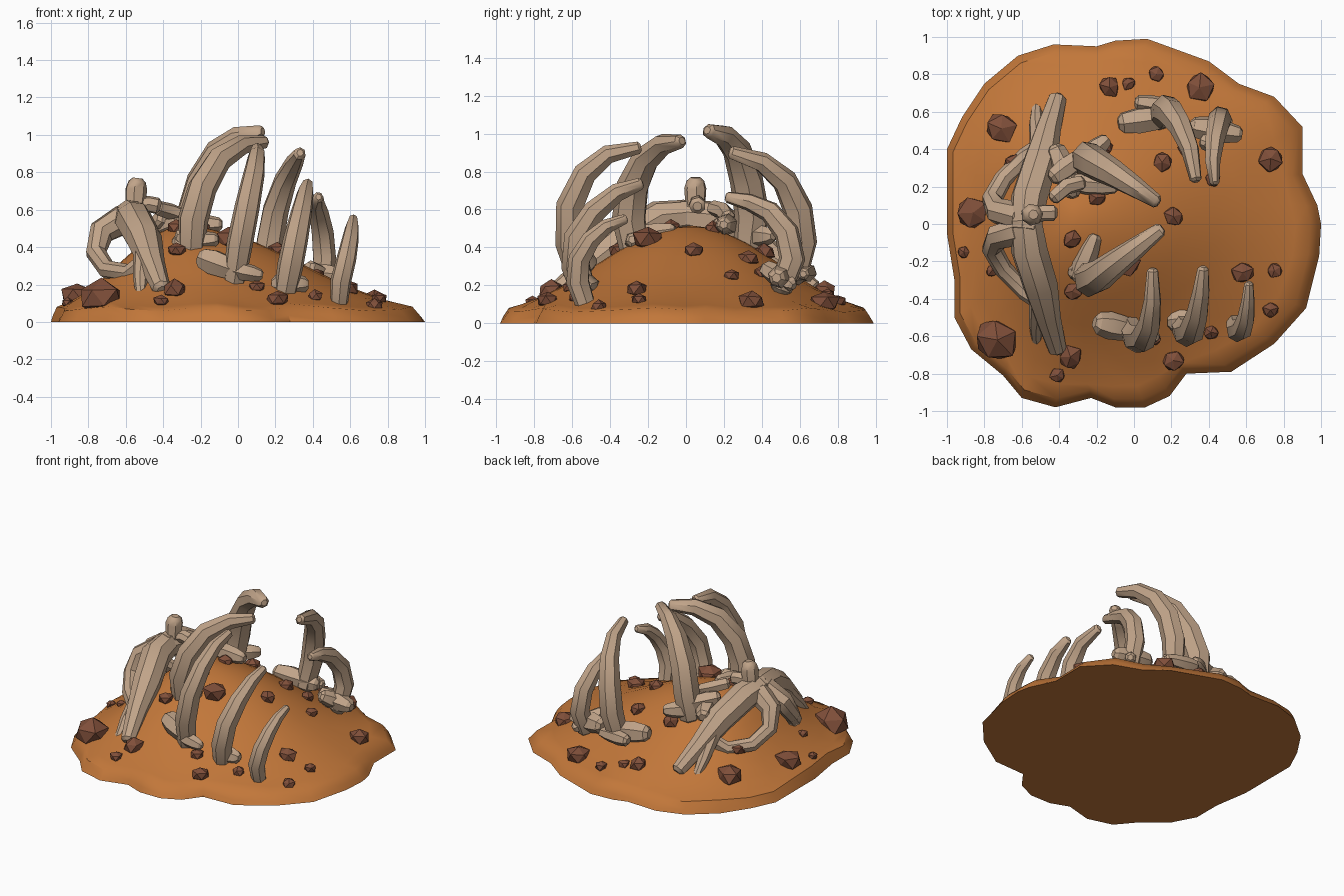
import bpy, bmesh, math, random
from mathutils import Vector
from mathutils.bvhtree import BVHTree

if "Cube" in bpy.data.objects:
    bpy.data.objects.remove(bpy.data.objects["Cube"])

random.seed(4)


def material(name, rgb):
    m = bpy.data.materials.new(name)
    m.diffuse_color = (*rgb, 1)
    m.use_nodes = True
    m.node_tree.nodes["Principled BSDF"].inputs["Base Color"].default_value = m.diffuse_color
    return m


SOIL = material("orange_soil", (0.54, 0.185, 0.042))
BONE = material("pale_bone", (0.53, 0.37, 0.25))
ROCK = material("brown_rock", (0.215, 0.078, 0.042))


def finish(bm, name, mat, angle):
    """Write the mesh, smooth below the given angle and sharp above it."""
    bmesh.ops.recalc_face_normals(bm, faces=bm.faces[:])
    for f in bm.faces:
        f.smooth = angle > 0
    for e in bm.edges:
        if len(e.link_faces) == 2:
            e.smooth = e.calc_face_angle(0) < math.radians(angle)
    me = bpy.data.meshes.new(name)
    bm.to_mesh(me)
    bm.free()
    me.materials.append(mat)
    ob = bpy.data.objects.new(name, me)
    bpy.context.collection.objects.link(ob)
    return ob


def skin(bm, rings):
    n = len(rings[0])
    for a, b in zip(rings, rings[1:]):
        for i in range(n):
            j = (i + 1) % n
            bm.faces.new((a[i], a[j], b[j], b[i]))


def tube(bm, pts, radii, sides=8, flat=1.0):
    """Tapered bone shaft along a path, capped with a small bevelled end."""
    pts = [Vector(p) for p in pts]
    # shrunken extra ring at both ends gives blunt rounded tips
    d0, d1 = (pts[0] - pts[1]).normalized(), (pts[-1] - pts[-2]).normalized()
    pts = [pts[0] + d0 * radii[0] * 0.4] + pts + [pts[-1] + d1 * radii[-1] * 0.4]
    radii = [radii[0] * 0.55] + list(radii) + [radii[-1] * 0.55]
    side, rings = Vector((0.9, 0.1, 0.2)), []
    for k, p in enumerate(pts):
        t = (pts[min(k + 1, len(pts) - 1)] - pts[max(k - 1, 0)]).normalized()
        if abs(side.normalized().dot(t)) > 0.95:
            side = Vector((0.1, 0.2, 1)) if abs(t.z) < 0.8 else Vector((0, 1, 0))
        side = (side - t * side.dot(t)).normalized()
        up = t.cross(side)
        rings.append([bm.verts.new(p + radii[k] * (math.cos(a) * side * flat + math.sin(a) * up))
                      for a in (2 * math.pi * i / sides for i in range(sides))])
    skin(bm, rings)
    bm.faces.new(rings[0])
    bm.faces.new(rings[-1])


# Soil mound: irregular outline drawn in towards an off-centre peak
OUTLINE = [(1, 0), (.99, -.17), (.92, -.45), (.75, -.64), (.52, -.79), (.28, -.8), (.19, -.92),
           (.06, -.98), (-.1, -.98), (-.23, -.93), (-.42, -.98), (-.6, -.93), (-.7, -.81),
           (-.87, -.67), (-.96, -.5), (-.96, -.3), (-1, -.05), (-1, .4), (-.92, .57), (-.8, .75),
           (-.62, .9), (-.43, .96), (-.2, .95), (-.1, .98), (.07, .99), (.4, .87), (.56, .75),
           (.75, .68), (.9, .52), (.9, .27), (.98, .1)]
PROFILE = [(1, 0), (.985, .025), (.955, .07), (.9, .09), (.82, .13), (.7, .19), (.58, .265),
           (.45, .35), (.32, .425), (.2, .475), (.09, .505)]
peak = Vector((-.3, .03, 0))
bm = bmesh.new()
shape = [Vector((x, y, 0)) for x, y in OUTLINE]
rings = []
for k, (t, z) in enumerate(PROFILE):
    if k > 2:  # the outline softens as it climbs
        shape = [(shape[i - 1] + 2 * p + shape[(i + 1) % len(shape)]) / 4 for i, p in enumerate(shape)]
    wave = 0.012 if 0 < k < 4 else 0
    rings.append([bm.verts.new(peak + (p - peak) * t + Vector((0, 0, z + wave * math.sin(i * 1.7))))
                  for i, p in enumerate(shape)])
skin(bm, rings)
bm.faces.new(rings[0])
top = bm.verts.new(peak + Vector((0, 0, .515)))
for i in range(len(shape)):
    bm.faces.new((rings[-1][i - 1], rings[-1][i], top))
bm.normal_update()
ground = BVHTree.FromBMesh(bm)
finish(bm, "soil_mound", SOIL, 40)


def height(x, y):
    hit = ground.ray_cast(Vector((x, y, 3)), Vector((0, 0, -1)))[0]
    return hit.z if hit else 0


# Curved ribs: path and thickness
RIBS = {
    "front_rib_1": (.088, [(-.25, -.27, .38), (-.24, -.3, .55), (-.19, -.28, .72), (-.1, -.21, .87), (.02, -.12, .945), (.14, -.03, .96)]),
    "front_rib_2": (.076, [(-.02, -.55, .22), (.01, -.61, .42), (.05, -.61, .62), (.085, -.53, .79), (.1, -.41, .89), (.1, -.25, .925)]),
    "front_rib_3": (.075, [(.25, -.53, .14), (.28, -.58, .3), (.31, -.57, .45), (.34, -.48, .59), (.36, -.36, .69), (.37, -.24, .735)]),
    "front_rib_4": (.06, [(.54, -.53, .1), (.55, -.57, .22), (.58, -.56, .34), (.6, -.5, .44), (.61, -.42, .51), (.615, -.32, .55)]),
    "back_rib_1": (.09, [(-.27, .33, .4), (-.25, .35, .57), (-.2, .32, .75), (-.11, .27, .91), (0, .2, .99), (.12, .12, 1.015)]),
    "back_rib_2": (.08, [(.14, .57, .24), (.17, .61, .43), (.2, .59, .6), (.25, .52, .75), (.3, .4, .85), (.33, .24, .9)]),
    "back_rib_3": (.068, [(.45, .5, .18), (.46, .56, .34), (.45, .53, .48), (.43, .44, .59), (.42, .33, .64), (.43, .22, .665)]),
}
for name, (r, path) in RIBS.items():
    bm = bmesh.new()
    tube(bm, path, [r * k for k in (.9, 1.05, 1, .86, .68, .45)], 7, .9)
    finish(bm, name, BONE, 38)

# Broken joint pieces at the rib feet
JOINTS = [
    ((-.19, -.53, .34), (.0, -.57, .27), .075), ((-.02, -.6, .28), (.12, -.6, .25), .05),
    ((.2, -.52, .2), (.36, -.52, .2), .065),
    ((-.3, -.29, .45), (-.21, -.07, .49), .06), ((-.33, -.25, .42), (-.12, -.28, .44), .06),
    ((-.42, .4, .47), (-.32, .16, .52), .065), ((-.32, .22, .52), (-.1, .2, .52), .06),
    ((-.28, .34, .46), (-.15, .45, .46), .06), ((-.43, .25, .55), (-.25, .38, .5), .06),
    ((-.06, .54, .3), (.22, .58, .27), .075), ((.02, .65, .27), (.24, .62, .26), .05),
    ((.32, .52, .25), (.56, .48, .24), .07), ((.38, .42, .29), (.5, .56, .2), .055),
]
bm = bmesh.new()
for a, b, r in JOINTS:
    a, b = Vector(a), Vector(b)
    tube(bm, [a, a.lerp(b, .3), a.lerp(b, .7), b], [r * .8, r, r * .9, r * .65], 6)
finish(bm, "rib_joints", BONE, 30)

# Hip bone: mirrored wing, leg fork and loop on each side
for s, side in ((-1, "front"), (1, "back")):
    bm = bmesh.new()

    def limb(pts, radii, flat=1.0):
        tube(bm, [(x, y * s, z) for x, y, z in pts], radii, 8, flat)
    limb([(-.58, -.03, .57), (-.56, .14, .55), (-.5, .33, .44), (-.46, .5, .31), (-.41, .67, .18)],
         [.085, .1, .095, .07, .05])
    limb([(-.5, .4, .38), (-.52, .54, .24), (-.52, .64, .13)], [.06, .042, .025])
    limb([(-.61, .04, .55), (-.73, .07, .48), (-.76, .13, .37), (-.7, .24, .28), (-.58, .36, .26), (-.49, .42, .33)],
         [.08, .07, .055, .05, .05, .05])
    finish(bm, "hip_bone_" + side, BONE, 38)

# Spine stub on the hip
bm = bmesh.new()
tube(bm, [(-.56, .04, .55), (-.55, .05, .64), (-.545, .05, .71), (-.54, .05, .75)], [.07, .055, .06, .048], 7)
tube(bm, [(-.55, .05, .62), (-.48, .06, .63), (-.43, .06, .62)], [.04, .045, .045], 7)
tube(bm, [(-.43, .14, .61), (-.36, .2, .59), (-.28, .22, .56)], [.04, .045, .04], 6)
finish(bm, "spine_stub", BONE, 38)

# Scattered rocks resting on the soil
ROCKS = [(-.71, .51, .09), (-.86, .06, .09), (-.91, -.15, .035), (-.76, -.25, .035), (-.73, -.62, .125),
         (-.34, -.71, .07), (-.41, -.81, .045), (-.33, -.36, .055), (-.33, -.08, .055), (-.05, -.2, .09),
         (.21, .04, .055), (.15, .33, .055), (-.13, .73, .06), (-.03, .75, .04), (.12, .8, .045),
         (.35, .73, .085), (.73, .35, .075), (.58, -.26, .065), (.75, -.25, .045), (.73, -.46, .045),
         (.41, -.58, .045), (.21, -.73, .065), (.1, -.61, .045), (.42, .24, .045), (-.17, .41, .06),
         (-.64, .32, .055), (-.2, .14, .05), (.28, .4, .05)]
bm = bmesh.new()
for x, y, r in ROCKS:
    z = height(x, y)
    new = bmesh.ops.create_icosphere(bm, subdivisions=1, radius=r)["verts"]
    turn = random.uniform(0, 6.28)
    for v in new:
        p = v.co * random.uniform(.85, 1.12)
        v.co = Vector((x + p.x * math.cos(turn) - p.y * math.sin(turn),
                       y + p.x * math.sin(turn) + p.y * math.cos(turn), z + p.z * .8 + r * .15))
finish(bm, "scattered_rocks", ROCK, 0)
